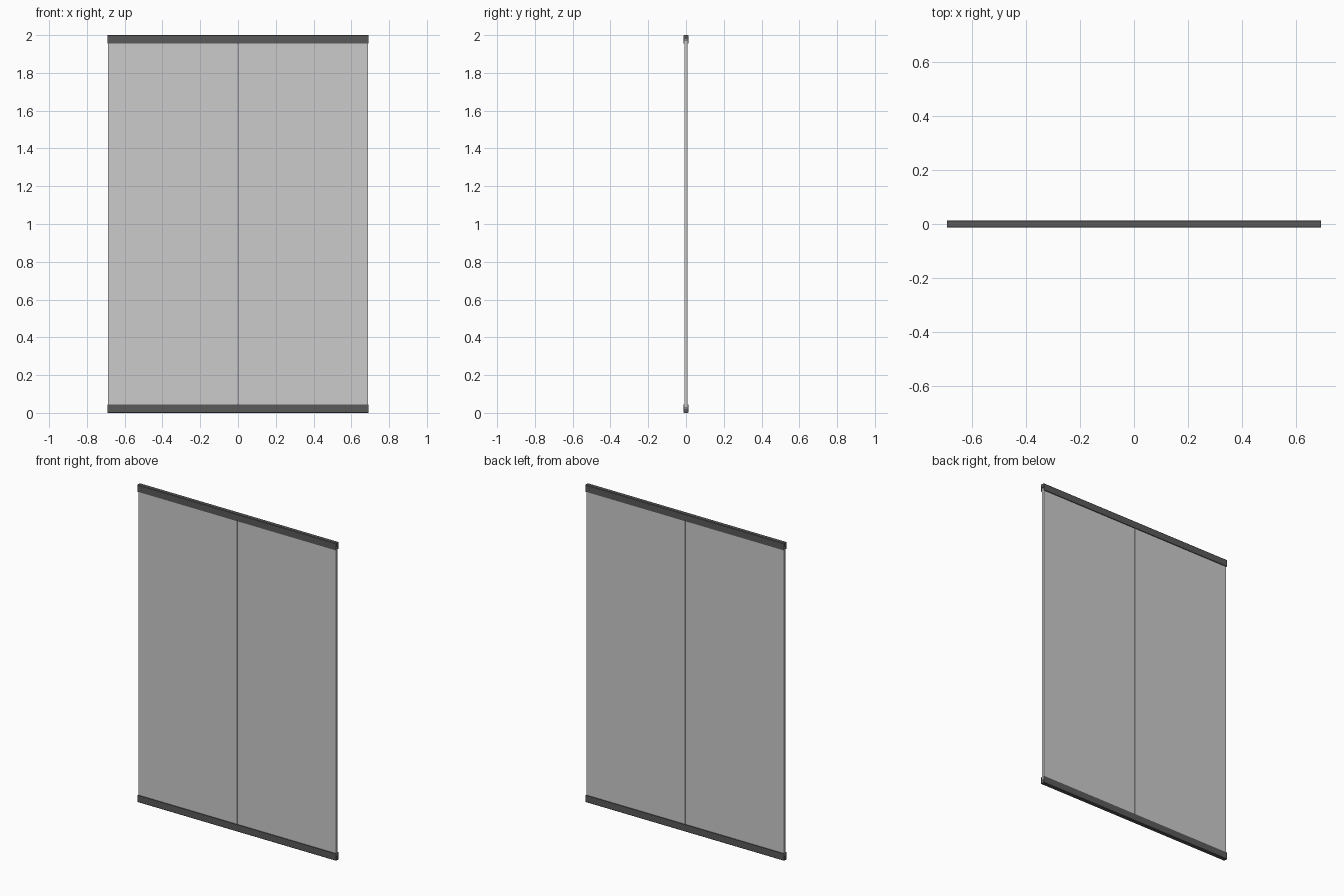
import bpy, bmesh

if "Cube" in bpy.data.objects:
    bpy.data.objects.remove(bpy.data.objects["Cube"])

RAIL_X, PANEL_X = 0.692, 0.688    # half lengths
RAIL_Y, PANEL_Y = 0.013, 0.008    # half thicknesses
RAIL_H, BASE_H = 0.044, 0.024     # rail height, solid part below the channel
GAP = 0.006                       # slit between the two panels
H = 2.0


def extrude_x(name, profile, x0, x1):
    """Extrude a closed (y, z) profile along x."""
    bm = bmesh.new()
    face = bm.faces.new([bm.verts.new((x0, y, z)) for y, z in profile])
    res = bmesh.ops.extrude_face_region(bm, geom=[face])
    verts = [v for v in res["geom"] if isinstance(v, bmesh.types.BMVert)]
    bmesh.ops.translate(bm, verts=verts, vec=(x1 - x0, 0, 0))
    bmesh.ops.recalc_face_normals(bm, faces=bm.faces)
    mesh = bpy.data.meshes.new(name)
    bm.to_mesh(mesh)
    bm.free()
    obj = bpy.data.objects.new(name, mesh)
    bpy.context.collection.objects.link(obj)
    return obj


def paint(obj, name, shade):
    mat = bpy.data.materials.get(name) or bpy.data.materials.new(name)
    mat.diffuse_color = (shade, shade, shade, 1)
    mat.use_nodes = True
    mat.node_tree.nodes["Principled BSDF"].inputs["Base Color"].default_value = mat.diffuse_color
    obj.data.materials.append(mat)


# U-shaped clamp rails, the upper one mirrored about mid height
half = [(RAIL_Y - 0.002, 0), (RAIL_Y, 0.002), (RAIL_Y, RAIL_H),
        (PANEL_Y, RAIL_H), (PANEL_Y, BASE_H)]
u_profile = half + [(-y, z) for y, z in reversed(half)]
for name, flip in (("bottom_rail", False), ("top_rail", True)):
    prof = [(y, H - z if flip else z) for y, z in u_profile]
    paint(extrude_x(name, prof, -RAIL_X, RAIL_X), "dark_metal", 0.1)

# Two flat panels seated in the channels, with a narrow slit between them
t = PANEL_Y - 0.0005
rect = [(-t, BASE_H + 0.001), (t, BASE_H + 0.001),
        (t, H - BASE_H - 0.001), (-t, H - BASE_H - 0.001)]
extrude_x("left_panel", rect, -PANEL_X, -GAP / 2)
extrude_x("right_panel", rect, GAP / 2, PANEL_X)
